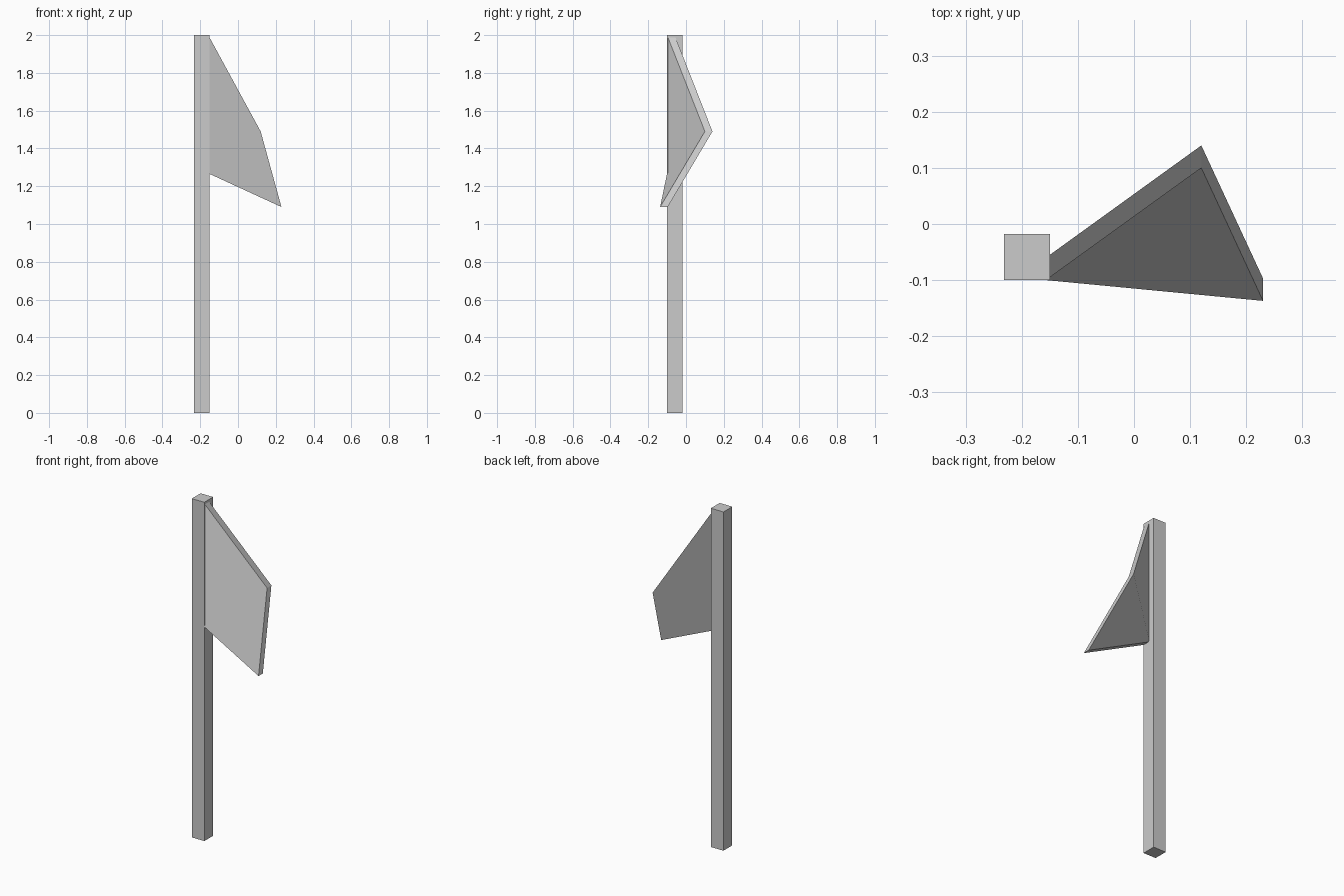
import bpy

if "Cube" in bpy.data.objects:
    bpy.data.objects.remove(bpy.data.objects["Cube"])

def make_mesh(name, verts, faces):
    mesh = bpy.data.meshes.new(name)
    mesh.from_pydata(verts, [], faces)
    mesh.update()
    obj = bpy.data.objects.new(name, mesh)
    bpy.context.collection.objects.link(obj)
    return obj

def prism(name, profile, offset):
    """Sweep a four-point profile along an offset."""
    n = len(profile)
    far = [tuple(a + b for a, b in zip(p, offset)) for p in profile]
    # both caps start at point 0, so they fold along the 0-2 diagonal
    faces = [tuple(range(n)), (n,) + tuple(range(2 * n - 1, n, -1))]
    faces += [(i, i + n, (i + 1) % n + n, (i + 1) % n) for i in range(n)]
    return make_mesh(name, list(profile) + far, faces)

# Square pole
x0, x1, y0, y1 = -0.232, -0.15, -0.10, -0.018
prism("pole", [(x0, y0, 0), (x0, y1, 0), (x1, y1, 0), (x1, y0, 0)], (0, 0, 2))

# Bent flag, folded from its outer upper corner to the lower pole corner
prism("flag", [(0.12, 0.10, 1.49), (-0.157, -0.10, 1.999),
               (-0.157, -0.10, 1.268), (0.23, -0.137, 1.09)], (0, 0.04, 0))
